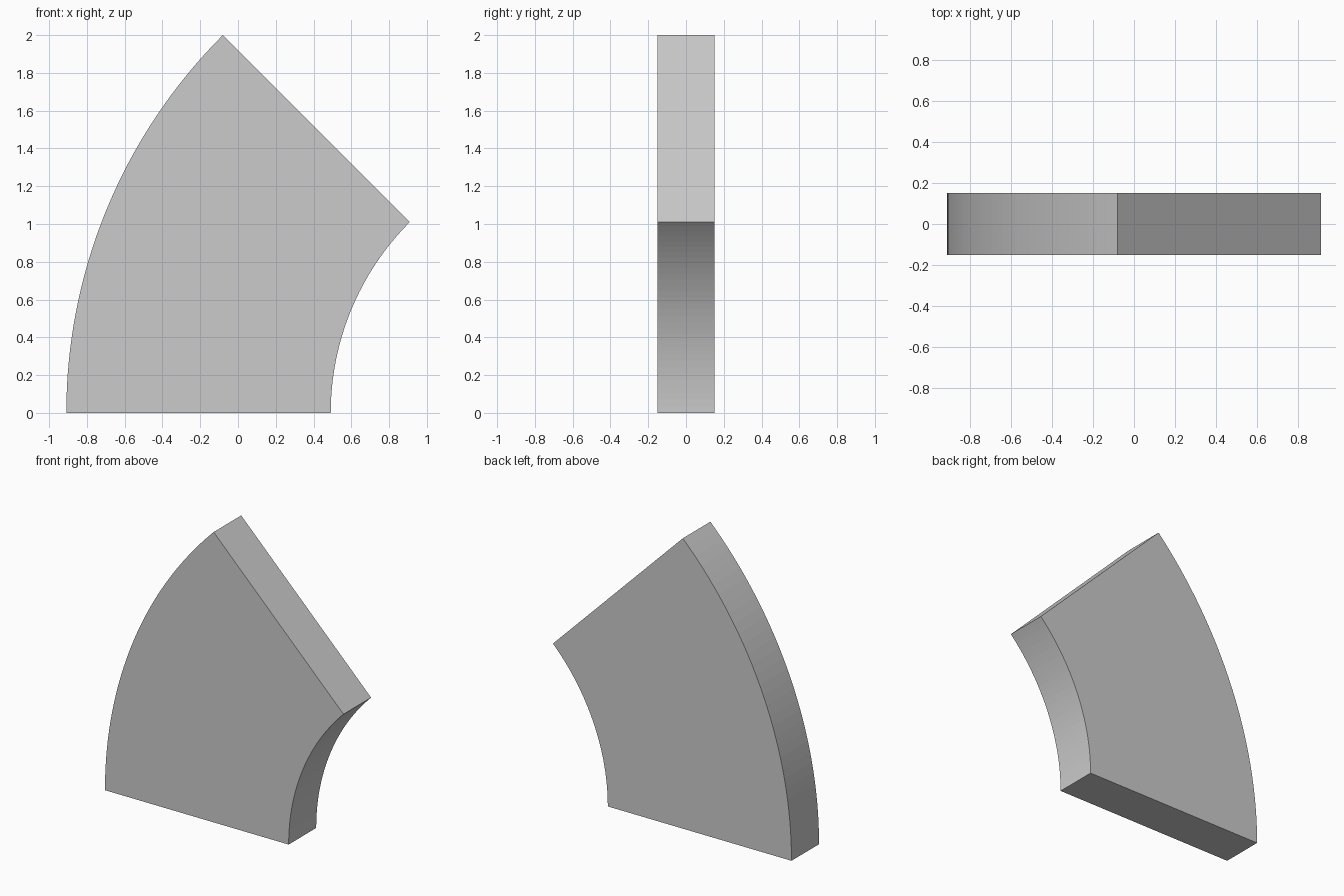
import bpy, bmesh
from math import sin, cos, radians

if "Cube" in bpy.data.objects:
    bpy.data.objects.remove(bpy.data.objects["Cube"])

OUTER, INNER = 2.828, 1.428   # arc radii
CENTRE_X = 1.919              # shared arc centre, on the ground
SWEEP, STEPS = radians(45), 32
THICK = 0.30


def arc(bm, radius):
    pts = []
    for i in range(STEPS + 1):
        a = SWEEP * i / STEPS
        pts.append(bm.verts.new((CENTRE_X - radius * cos(a), -THICK / 2, radius * sin(a))))
    return pts


# Curved slab: ring-sector profile extruded along y
bm = bmesh.new()
outline = arc(bm, INNER) + arc(bm, OUTER)[::-1]
face = bm.faces.new(outline)
ext = bmesh.ops.extrude_face_region(bm, geom=[face], use_keep_orig=True)
back = [v for v in ext["geom"] if isinstance(v, bmesh.types.BMVert)]
bmesh.ops.translate(bm, verts=back, vec=(0, THICK, 0))
bmesh.ops.recalc_face_normals(bm, faces=bm.faces)

mesh = bpy.data.meshes.new("curved_slab")
bm.to_mesh(mesh)
bm.free()
slab = bpy.data.objects.new("curved_slab", mesh)
bpy.context.collection.objects.link(slab)
